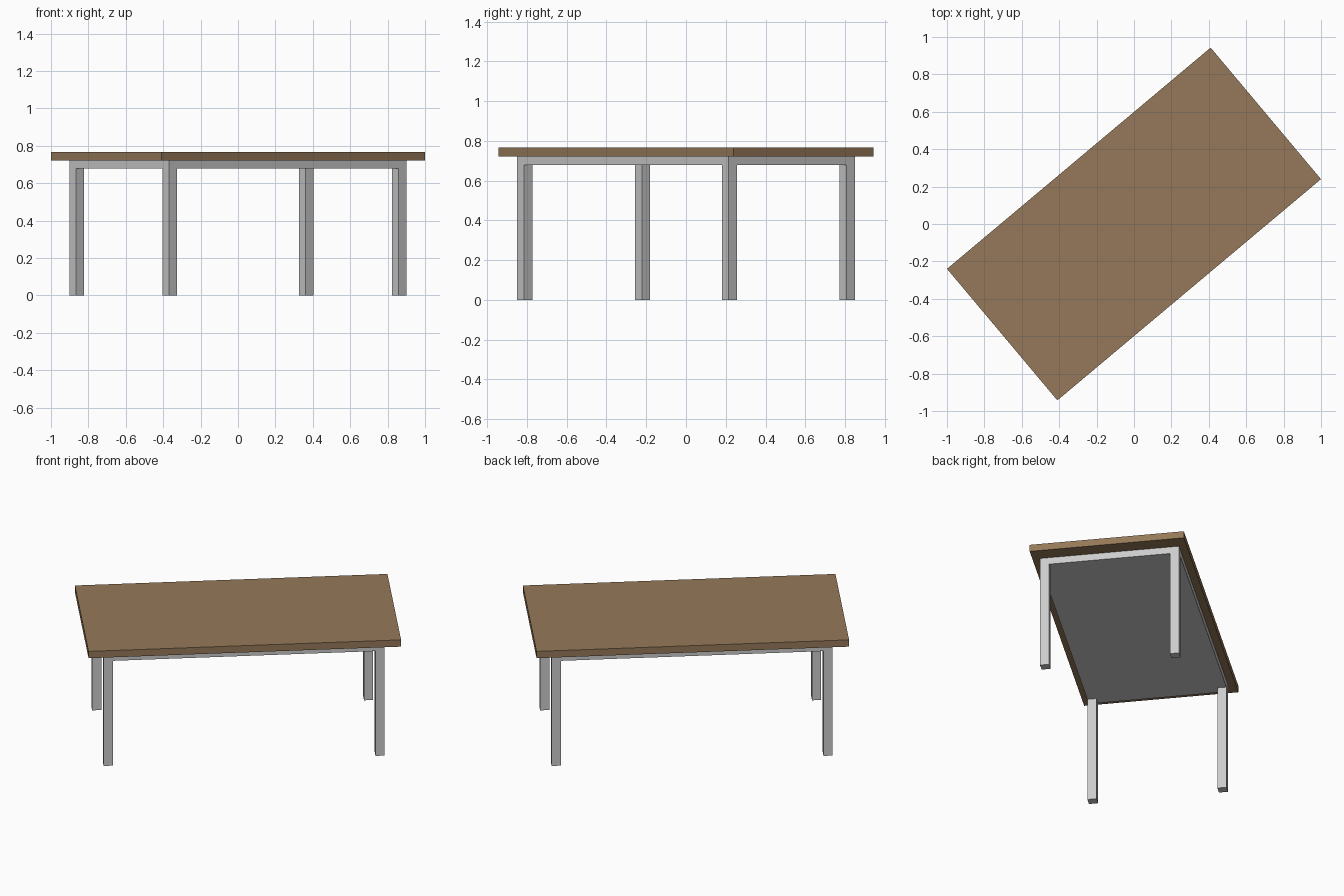
import bpy
from math import radians
from mathutils import Matrix

if "Cube" in bpy.data.objects:
    bpy.data.objects.remove(bpy.data.objects["Cube"])

TURN = Matrix.Rotation(radians(40), 4, 'Z')   # whole table is turned in plan
FRAME_L, FRAME_W = 1.655, 0.828
FRAME_Z, TOP_Z, HEIGHT = 0.678, 0.722, 0.766
LEG = 0.054


def box(name, x, y, z0, z1, sx, sy):
    bpy.ops.mesh.primitive_cube_add(size=1)
    ob = bpy.context.object
    ob.name = name
    ob.data.transform(TURN @ Matrix.Translation((x, y, (z0 + z1) / 2))
                      @ Matrix.Diagonal((sx, sy, z1 - z0, 1)))
    return ob


# wooden table top
wood = bpy.data.materials.new("wood")
wood.diffuse_color = (0.30, 0.19, 0.10, 1)
wood.use_nodes = True
wood.node_tree.nodes["Principled BSDF"].inputs["Base Color"].default_value = wood.diffuse_color
top = box("table_top", 0, 0, TOP_Z, HEIGHT, 1.84, 0.918)
top.data.materials.append(wood)

# solid under-frame, flush with the outside of the legs
box("under_frame", 0, 0, FRAME_Z, TOP_Z, FRAME_L, FRAME_W)

# four square legs
for sx, end in ((-1, "left"), (1, "right")):
    for sy, side in ((-1, "front"), (1, "back")):
        box(f"{side}_{end}_leg", sx * (FRAME_L - LEG) / 2,
            sy * (FRAME_W - LEG) / 2, 0, FRAME_Z, LEG, LEG)
